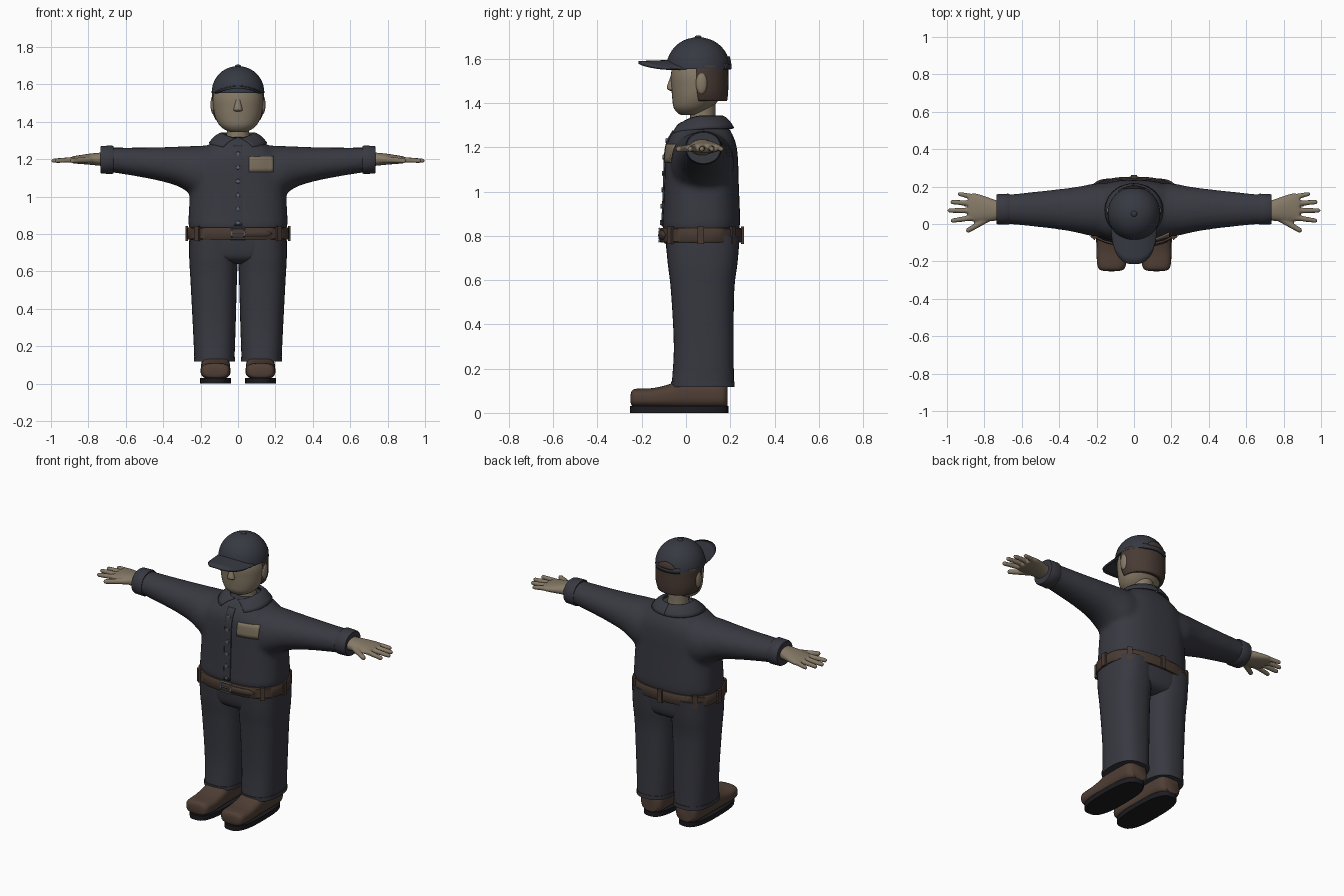
import bpy, bmesh
from math import sin, cos, pi, radians, copysign
from mathutils import Vector, Matrix

if "Cube" in bpy.data.objects:
    bpy.data.objects.remove(bpy.data.objects["Cube"])


def material(name, *rgb):
    m = bpy.data.materials.new(name)
    m.use_nodes = True
    m.diffuse_color = (*rgb, 1)
    m.node_tree.nodes["Principled BSDF"].inputs["Base Color"].default_value = (*rgb, 1)
    return m


cloth = material("slate cloth", .040, .041, .053)
cap_cloth = material("cap cloth", .037, .041, .053)
skin = material("skin", .24, .195, .135)
leather = material("brown leather", .080, .050, .036)
belt_brown = material("belt brown", .066, .042, .031)
hair_brown = material("hair brown", .066, .043, .034)
rubber = material("black rubber", .012, .012, .015)
tag_tan = material("tag tan", .20, .16, .11)
metal = material("grey metal", .12, .125, .15)


def finish(name, bm, mat, angle=40):
    """Turn a bmesh into a smooth shaded object with sharp edges kept."""
    bmesh.ops.recalc_face_normals(bm, faces=bm.faces)
    mesh = bpy.data.meshes.new(name)
    bm.to_mesh(mesh)
    bm.free()
    mesh.materials.append(mat)
    for p in mesh.polygons:
        p.use_smooth = True
    mesh.set_sharp_from_angle(angle=radians(angle))
    ob = bpy.data.objects.new(name, mesh)
    bpy.context.collection.objects.link(ob)
    return ob


def spow(v, n):
    return copysign(abs(v) ** (2 / n), v)


def spline(keys, steps):
    """Smooth in-between rings through the key rings."""
    out = []
    for i in range(len(keys) - 1):
        q = [keys[max(0, min(len(keys) - 1, i + k))] for k in (-1, 0, 1, 2)]
        for s in range(steps):
            t = s / steps
            out.append([b + .5 * t * (c - a + t * (2*a - 5*b + 4*c - d + t * (3*(b - c) + d - a)))
                        for a, b, c, d in zip(*q)])
    return out + [list(keys[-1])]


def loft(bm, keys, axis="z", n=2, sides=40, steps=4, arc=None):
    """Skin rings of (position, centre 1, centre 2, radius 1, radius 2) along an axis."""
    rings = []
    a0, a1 = [radians(a) for a in arc or (0, 360)]
    count = sides + 1 if arc else sides
    for p, c1, c2, r1, r2 in spline(keys, steps):
        ring = []
        for i in range(count):
            a = a0 + (a1 - a0) * i / sides
            u, v = c1 + r1 * spow(cos(a), n), c2 + r2 * spow(sin(a), n)
            ring.append(bm.verts.new({"z": (u, v, p), "x": (p, u, v), "y": (u, p, v)}[axis]))
        rings.append(ring)
    for lo, hi in zip(rings, rings[1:]):
        for i in range(sides):
            j = (i + 1) % count
            bm.faces.new((lo[i], lo[j], hi[j], hi[i]))
    if not arc:
        bm.faces.new(rings[0])
        bm.faces.new(rings[-1])


def lofted(name, keys, mat, **kw):
    bm = bmesh.new()
    loft(bm, keys, **kw)
    return finish(name, bm, mat)


def mirror(ob):
    ob.modifiers.new("Mirror", "MIRROR").use_mirror_merge = False


def solidify(ob, thickness, offset=0):
    m = ob.modifiers.new("Thickness", "SOLIDIFY")
    m.thickness, m.offset = thickness, offset


def fuse(ob, voxel, rounds):
    """Merge overlapping volumes into one soft surface."""
    m = ob.modifiers.new("Fuse", "REMESH")
    m.mode, m.voxel_size, m.use_smooth_shade = "VOXEL", voxel, True
    s = ob.modifiers.new("Soften", "SMOOTH")
    s.factor, s.iterations = .5, rounds


def sheet(name, func, nu, nv, mat, thickness):
    bm = bmesh.new()
    g = [[bm.verts.new(func(i / nu, j / nv)) for j in range(nv + 1)] for i in range(nu + 1)]
    for i in range(nu):
        for j in range(nv):
            bm.faces.new((g[i][j], g[i + 1][j], g[i + 1][j + 1], g[i][j + 1]))
    ob = finish(name, bm, mat)
    solidify(ob, thickness)
    return ob


def front_y(base, x, z):
    ob = base.evaluated_get(bpy.context.evaluated_depsgraph_get())
    hit, loc, _, _ = ob.ray_cast(Vector((x, -2, z)), Vector((0, 1, 0)))
    return loc.y if hit else -.09


def plate(name, base, x0, x1, z0, z1, mat, thickness=.008, point=False):
    """A thin plate that follows the front of another part."""
    def at(u, v):
        x = x0 + (x1 - x0) * u
        squeeze = min(1, (1 - u) * 5 + .05) if point else 1
        z = (z0 + z1) / 2 + (z1 - z0) * (v - .5) * squeeze
        return x, front_y(base, x, z) - .002, z
    return sheet(name, at, 10, max(2, int((z1 - z0) / .02)), mat, thickness)


def ellipsoid(name, centre, radii, mat):
    bm = bmesh.new()
    bmesh.ops.create_uvsphere(bm, u_segments=24, v_segments=14, radius=1,
                              matrix=Matrix.Translation(centre) @ Matrix.Diagonal((*radii, 1)))
    return finish(name, bm, mat)


# Shoes
mirror(lofted("shoe_soles", [(0, .12, -.031, .082, .222), (.03, .12, -.031, .083, .223)],
              rubber, n=2.8, steps=1))
mirror(lofted("shoes", [
    (-.250, .12, .065, .045, .020), (-.242, .12, .067, .066, .036), (-.215, .12, .068, .077, .042),
    (-.15, .12, .068, .080, .044), (-.08, .12, .075, .078, .053), (-.02, .12, .085, .077, .065),
    (.10, .12, .085, .077, .065), (.165, .12, .083, .072, .062), (.188, .12, .08, .050, .050)],
    leather, axis="y", n=2.8))

# Trousers
mirror(lofted("trouser_legs", [
    (.125, .126, .076, .107, .141), (.3, .127, .08, .114, .135), (.55, .130, .075, .124, .143),
    (.68, .131, .075, .130, .158), (.8, .130, .075, .130, .168)], cloth, n=2.5, steps=6))
mirror(lofted("trouser_hems", [(.118, .126, .076, .110, .144), (.142, .126, .076, .110, .144)],
              cloth, n=2.5, steps=1))
lofted("trouser_seat", [(.64, 0, .075, .17, .09), (.66, 0, .075, .23, .135), (.70, 0, .075, .257, .158),
                        (.80, 0, .073, .258, .168)], cloth, n=2.6)

# Shirt body with both sleeves
bm = bmesh.new()
loft(bm, [(.80, 0, .068, .245, .160), (.84, 0, .068, .264, .175), (.90, 0, .070, .264, .174),
          (1.05, 0, .070, .255, .168), (1.15, 0, .070, .248, .165), (1.22, 0, .070, .225, .155),
          (1.28, 0, .073, .150, .125), (1.32, 0, .075, .085, .085)], n=2.6)
for s in (-1, 1):
    loft(bm, [(s * .08, .075, 1.14, .14, .14), (s * .20, .075, 1.13, .142, .142),
              (s * .26, .075, 1.145, .132, .125), (s * .33, .077, 1.163, .118, .104),
              (s * .45, .079, 1.177, .102, .086), (s * .60, .079, 1.19, .086, .072),
              (s * .70, .079, 1.198, .076, .065)], axis="x", n=2.1)
shirt = finish("shirt", bm, cloth)
fuse(shirt, .014, 7)
mirror(lofted("shirt_cuffs", [(.665, .079, 1.197, .079, .072), (.672, .079, 1.197, .083, .076),
                              (.728, .079, 1.197, .081, .074), (.735, .079, 1.197, .077, .070)],
              cloth, axis="x", n=2.1, steps=1))

# Belt with loops, buckle and pointed end
belt = lofted("belt", [(.77, 0, .067, .268, .182), (.775, 0, .067, .272, .186),
                       (.83, 0, .067, .272, .186), (.835, 0, .067, .268, .182)],
              belt_brown, n=2.6, sides=64, steps=1)
bm = bmesh.new()
for deg in (0, 45, 90, 135, 180, 222, 318):
    a = radians(deg)
    x, y = .274 * spow(cos(a), 2.6), .067 + .188 * spow(sin(a), 2.6)
    turn = Vector((spow(cos(a), 2) * .19, spow(sin(a), 2) * .27, 0)).to_track_quat("X", "Z")
    bmesh.ops.create_cube(bm, size=1, matrix=Matrix.Translation((x, y, .803))
                          @ turn.to_matrix().to_4x4() @ Matrix.Diagonal((.014, .03, .08, 1)))
finish("belt_loops", bm, belt_brown)
bpy.context.view_layer.update()
plate("belt_end", belt, .035, .18, .783, .823, belt_brown, point=True)
for name, box in {"buckle_left": (.030, .038, .768, .838), "buckle_right": (-.038, -.030, .768, .838),
                  "buckle_top": (-.038, .038, .828, .834), "buckle_bottom": (-.038, .038, .772, .778),
                  "buckle_pin": (-.03, .03, .800, .806)}.items():
    plate(name, belt, *box, metal, .009)

# Shirt front: placket, buttons and name tag
plate("placket", shirt, -.022, .022, .845, 1.275, cloth)
plate("name_tag", shirt, .06, .188, 1.132, 1.214, tag_tan, .009)
bm = bmesh.new()
for i in range(6):
    z = .86 + .074 * i
    bmesh.ops.create_cone(bm, cap_ends=True, segments=16, radius1=.012, radius2=.010, depth=.008,
                          matrix=Matrix.Translation((0, front_y(shirt, 0, z) - .008, z))
                          @ Matrix.Rotation(pi / 2, 4, "X"))
finish("buttons", bm, metal)


# Collar halves with pointed fronts
def collar(u, v):
    ai, ao = radians(4 + 176 * u), radians(31 + 149 * u)
    front = max(0, cos(ai)) ** 2
    inner = Vector((.086 * sin(ai), .075 - .088 * cos(ai), 1.338 - .028 * front))
    outer = Vector((.152 * sin(ao), .073 - (.15 if u < .5 else .14) * cos(ao), 1.285 - .02 * front))
    return inner.lerp(outer, v) + Vector((0, 0, .01 * sin(pi * v)))


mirror(sheet("collar", collar, 24, 5, cloth, .012))

# Hands
bm = bmesh.new()
loft(bm, [(.70, .078, 1.2, .045, .038), (.74, .073, 1.2, .055, .035), (.79, .080, 1.2, .066, .030),
          (.85, .088, 1.198, .076, .023), (.885, .088, 1.196, .070, .019)], axis="x", n=2.2)
for x0, y0, x1, y1, r in ((.86, .145, .932, .160, .014), (.86, .110, .970, .117, .015),
                          (.86, .072, .985, .072, .015), (.86, .035, .968, .018, .015),
                          (.77, .035, .885, -.033, .017)):
    for i in range(15):
        t = i / 14
        bmesh.ops.create_uvsphere(bm, u_segments=12, v_segments=8, radius=r * (1.1 - .25 * t),
                                  matrix=Matrix.Translation((x0 + (x1 - x0) * t, y0 + (y1 - y0) * t,
                                                             1.198 - .006 * t)))
hands = finish("hands", bm, skin)
fuse(hands, .006, 3)
mirror(hands)

# Neck, head, ears and nose
lofted("neck", [(1.27, 0, .078, .066, .06), (1.34, 0, .076, .060, .057), (1.43, 0, .076, .062, .060)], skin)
lofted("head", [(1.345, 0, .015, .035, .035), (1.355, 0, .02, .066, .058), (1.38, 0, .03, .098, .086),
                (1.42, 0, .045, .120, .107), (1.47, 0, .055, .131, .121), (1.53, 0, .058, .134, .126),
                (1.60, 0, .057, .115, .112)], skin, n=2.1)
mirror(ellipsoid("ears", (.132, .07, 1.49), (.015, .026, .05), skin))
lofted("nose", [(1.455, 0, -.062, .012, .008), (1.462, 0, -.066, .024, .018), (1.475, 0, -.066, .022, .020),
                (1.51, 0, -.064, .013, .010), (1.54, 0, -.060, .008, .004)], skin, sides=20)

# Hair around the back of the head
hair = lofted("hair", [(1.41, 0, .068, .120, .118), (1.46, 0, .062, .137, .129), (1.57, 0, .060, .139, .131)],
              hair_brown, arc=(-5, 185), n=2.1)
solidify(hair, .03, -1)

# Cap dome, button, brim, back opening and strap
CAP = Vector((0, .055, 1.555))


def dome(a, h, grow=0):
    r = max(0, 1 - h ** 2.2) ** .5
    return CAP + Vector(((.141 + grow) * r * cos(a), (.145 + grow) * r * sin(a), .142 * h))


lofted("cap_dome", [(1.555, 0, .055, .141, .145)] +
       [(1.555 + .142 * sin(t * pi / 20), 0, .055, .141 * cos(t * pi / 20) ** .95, .145 * cos(t * pi / 20) ** .95)
        for t in range(1, 10)] + [(1.697, 0, .055, .003, .003)], cap_cloth, sides=48, steps=1)
ellipsoid("cap_button", (0, .055, 1.697), (.016, .016, .009), cap_cloth)


def brim(u, v):
    a = pi * u
    x = .118 * spow(cos(a), 2.5)
    y = .02 * (1 - v) - .215 * spow(sin(a), 2.5) * v
    return x, y, 1.592 - .032 * (x / .118) ** 2 - .008 * v


sheet("cap_brim", brim, 32, 6, cap_cloth, .012)
sheet("cap_opening", lambda u, v: dome(radians(65 + 50 * u), .14 + .26 * v * sin(pi * u) ** .6, .003),
      16, 4, hair_brown, .006)
strap = lofted("cap_strap", [(1.553, 0, .055, .147, .151), (1.582, 0, .055, .145, .149)],
               cap_cloth, arc=(55, 125), steps=1)
solidify(strap, .012, -1)
